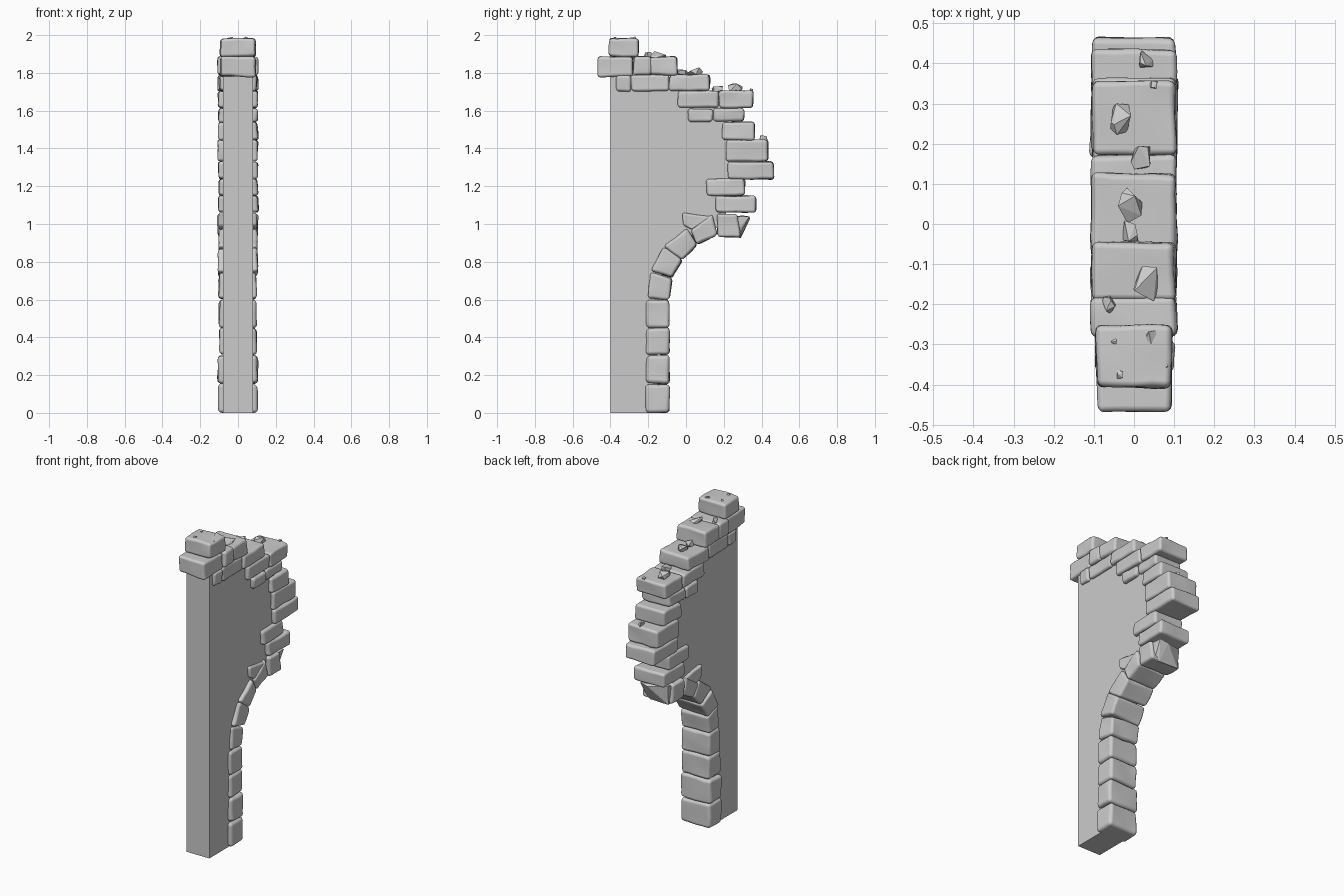
import bpy, bmesh, random
from mathutils import Vector, noise

if "Cube" in bpy.data.objects:
    bpy.data.objects.remove(bpy.data.objects["Cube"])

random.seed(7)


def to_object(name, bm, smooth=False):
    bmesh.ops.recalc_face_normals(bm, faces=bm.faces)
    for f in bm.faces:
        f.smooth = smooth
    me = bpy.data.meshes.new(name)
    bm.to_mesh(me)
    bm.free()
    ob = bpy.data.objects.new(name, me)
    bpy.context.collection.objects.link(ob)
    return ob


def prism(profile, x0, x1):
    """Extrude a (y, z) outline along x."""
    bm = bmesh.new()
    f = bm.faces.new([bm.verts.new((x0, y, z)) for y, z in profile])
    r = bmesh.ops.extrude_face_region(bm, geom=[f])
    vs = [v for v in r["geom"] if isinstance(v, bmesh.types.BMVert)]
    bmesh.ops.translate(bm, verts=vs, vec=(x1 - x0, 0, 0))
    return bm


def stone(name, quad, half=None, bevel=0.016):
    """Worn block: uneven four-sided prism with rounded edges."""
    h = half or random.uniform(0.098, 0.107)
    bm = prism(quad, -h, h)
    for v in bm.verts:
        v.co += Vector([random.uniform(-0.004, 0.004) for _ in range(3)])
    bmesh.ops.subdivide_edges(bm, edges=bm.edges[:], cuts=3, use_grid_fill=True)
    off = Vector((random.random() * 9, random.random() * 9, 0))
    for v in bm.verts:
        v.co += noise.noise_vector(v.co * 13 + off) * 0.006
        v.co.z = max(v.co.z, 0.0)
    ob = to_object(name, bm, True)
    m = ob.modifiers.new("worn_edges", "BEVEL")
    m.width = bevel
    m.segments = 3
    m.limit_method = "ANGLE"
    m.angle_limit = 0.75
    m.harden_normals = True
    return ob


def block(name, y0, y1, z0, z1, **kw):
    return stone(name, [(y0, z0), (y1, z0), (y1, z1), (y0, z1)], **kw)


def hull(name, pts):
    bm = bmesh.new()
    for p in pts:
        bm.verts.new(p)
    r = bmesh.ops.convex_hull(bm, input=bm.verts[:])
    junk = {g for g in r["geom_interior"] + r["geom_unused"]
            if isinstance(g, bmesh.types.BMVert)}
    bmesh.ops.delete(bm, geom=list(junk), context="VERTS")
    return to_object(name, bm)


# flat wall infill behind the stones
to_object("wall_infill", prism([
    (-0.4, 0), (-0.15, 0), (-0.15, 0.6), (-0.13, 0.74), (-0.07, 0.85), (0.02, 0.94),
    (0.2, 0.99), (0.22, 1.1), (0.2, 1.2), (0.27, 1.28), (0.29, 1.4), (0.25, 1.5),
    (0.22, 1.66), (0.04, 1.66), (0.02, 1.75), (-0.1, 1.75), (-0.14, 1.79), (-0.4, 1.79)],
    -0.08, 0.08))

# straight jamb stones
for i, (z0, z1) in enumerate([(0, .155), (.155, .303), (.305, .452), (.452, .6)]):
    block(f"jamb_stone_{i}", -0.212, -0.088, z0, z1, bevel=0.02)

# curved arch stones
arch = [
    [(-.2, .602), (-.085, .602), (-.073, .712), (-.185, .748)],
    [(-.183, .752), (-.073, .714), (-.018, .81), (-.118, .878)],
    [(-.116, .882), (-.016, .812), (.06, .887), (.005, .975)],
    [(.02, .965), (.058, .888), (.165, .938), (.14, 1.05)],
    [(-.015, .99), (.03, .965), (.15, 1.04), (-.02, 1.062)],
    [(.165, .935), (.285, .928), (.275, 1.05), (.165, 1.055)],
]
for i, q in enumerate(arch):
    stone(f"arch_stone_{i}", q)

# snapped end of the arch, sharp faceted
hull("broken_arch_end", [
    (-.09, .25, .94), (.09, .25, .94), (-.09, .25, 1.04), (.09, .25, 1.04),
    (-.08, .29, .925), (.05, .285, .925), (-.085, .3, 1.045), (.085, .335, 1.04),
    (.03, .34, 1.03), (-.02, .305, .98), (.08, .29, .96)])

# broken courses running up and back to the top
courses = [
    (.155, .37, 1.06, 1.15), (.105, .31, 1.152, 1.24), (.222, .465, 1.238, 1.332),
    (.215, .435, 1.335, 1.447), (.19, .365, 1.442, 1.54), (.01, .143, 1.54, 1.612),
    (.145, .305, 1.542, 1.612), (-.045, .173, 1.615, 1.705), (.175, .355, 1.615, 1.706),
    (-.37, -.29, 1.705, 1.782), (-.29, -.087, 1.702, 1.79), (-.087, .125, 1.703, 1.79),
    (-.28, -.18, 1.79, 1.885), (-.19, -.048, 1.788, 1.885),
]
for i, c in enumerate(courses):
    block(f"course_stone_{i}", *c)
block("corner_stone_lower", -.47, -.28, 1.78, 1.885, half=0.094)
block("corner_stone_top", -.408, -.252, 1.885, 1.98, half=0.094)

# loose rubble: x, y, surface z, radius
rubble = [
    (.03, .41, 1.447, .027), (.05, .345, 1.705, .014), (-.03, .26, 1.71, .042),
    (.02, .165, 1.705, .036), (-.01, .045, 1.795, .042), (-.01, -.02, 1.792, .032),
    (.035, -.15, 1.892, .048), (-.06, -.2, 1.887, .026), (-.05, -.29, 1.98, .011),
    (.045, -.28, 1.98, .018), (-.035, -.375, 1.98, .013), (.08, -.35, 1.975, .009),
]
for i, (x, y, z, r) in enumerate(rubble):
    pts = []
    for _ in range(10):
        d = Vector([random.uniform(-1, 1) for _ in range(3)]).normalized()
        pts.append((x + d.x * r * .8, y + d.y * r * 1.1, z + r * .25 + d.z * r * .75))
    hull(f"rubble_{i}", pts)
